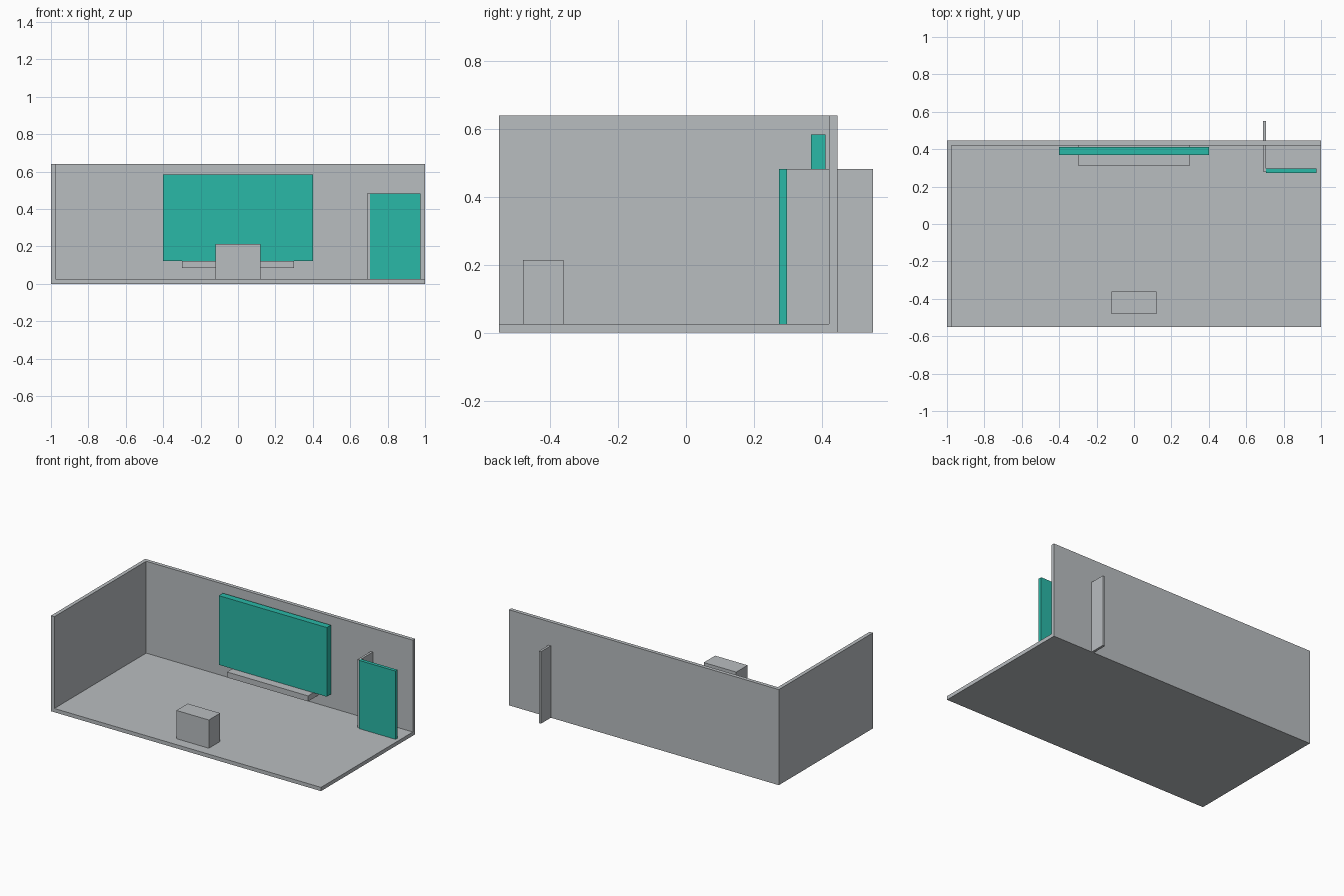
import bpy
from mathutils import Vector

cube = bpy.data.objects.get("Cube")
if cube:
    bpy.data.objects.remove(cube, do_unlink=True)


def srgb(*rgb):
    """Linear colour from 8-bit sRGB."""
    lin = [((c / 255 + 0.055) / 1.055) ** 2.4 for c in rgb]
    return (*lin, 1.0)


def material(name, colour):
    mat = bpy.data.materials.new(name)
    mat.use_nodes = True
    mat.diffuse_color = colour
    for node in mat.node_tree.nodes:
        if node.type == "BSDF_PRINCIPLED":
            node.inputs["Base Color"].default_value = colour
            node.inputs["Roughness"].default_value = 0.8
    return mat


grey = material("light_grey", srgb(185, 189, 192))
teal = material("teal", srgb(42, 184, 167))


def box(name, x, y, z, mat):
    """Box spanning the given (low, high) range on each axis."""
    low, high = (Vector(corner) for corner in zip(x, y, z))
    bpy.ops.mesh.primitive_cube_add(size=1, location=(low + high) / 2)
    obj = bpy.context.object
    obj.name = name
    obj.scale = high - low
    bpy.ops.object.transform_apply(location=False, rotation=False, scale=True)
    obj.data.materials.append(mat)
    return obj


# Room: a block hollowed out to leave the floor, back wall and side wall
front, back, wall = -0.55, 0.446, 0.025
room = box("room_shell", (-1, 1), (front, back), (0, 0.64), grey)
hollow = box("room_hollow_cutter", (-1 + wall, 1.2), (front - 0.2, back - wall),
             (wall, 0.9), grey)
hollow.hide_render = True
cut = room.modifiers.new("hollow", "BOOLEAN")
cut.operation = "DIFFERENCE"
cut.solver = "EXACT"
cut.object = hollow
bpy.context.view_layer.objects.active = room
bpy.ops.object.modifier_apply(modifier=cut.name)
bpy.data.objects.remove(hollow, do_unlink=True)

# Screen on the back wall with a shelf below it
box("wall_screen", (-0.4, 0.4), (0.368, 0.411), (0.121, 0.584), teal)
box("screen_shelf", (-0.3, 0.3), (0.312, back - wall), (0.084, 0.121), grey)

# Desk near the front edge
box("desk", (-0.12, 0.12), (-0.48, -0.36), (wall, 0.214), grey)

# Door panel and the partition that passes through the back wall
box("door_panel", (0.705, 0.975), (0.274, 0.297), (0.002, 0.482), teal)
box("door_partition", (0.689, 0.705), (0.282, 0.55), (0, 0.482), grey)
